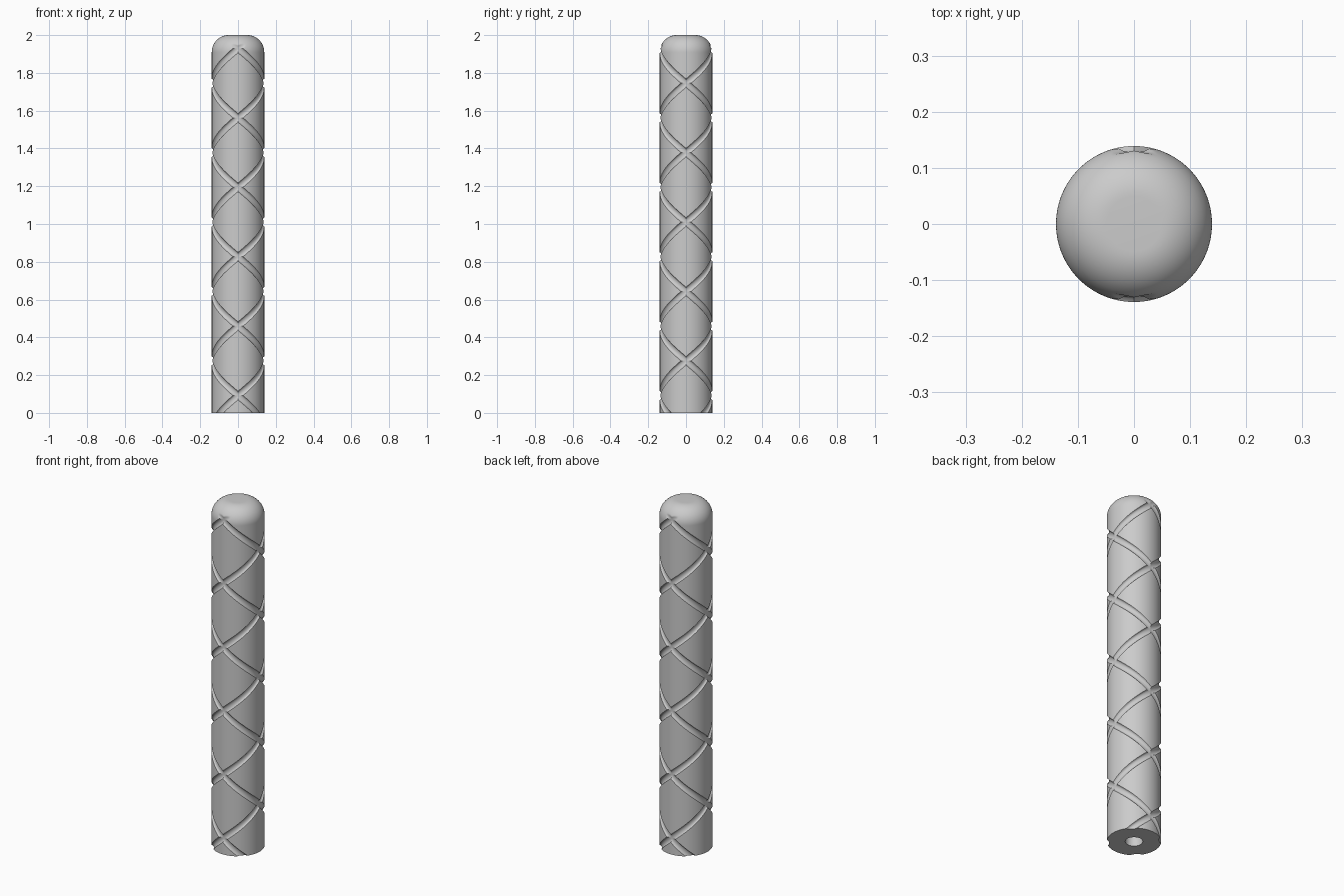
import bpy, bmesh, math

old = bpy.data.objects.get("Cube")
if old:
    bpy.data.objects.remove(old, do_unlink=True)

RADIUS, HEIGHT, FILLET = 0.139, 2.0, 0.09
PITCH = 0.735            # rise of one full groove turn
SIDES = 160
STEP = PITCH / SIDES     # row height, so grooves run along cell diagonals
HALF = SIDES // 2        # two grooves in each direction
FIRST_CROSS = 20         # row of the lowest front crossing
GROOVE_HALF, GROOVE_DEPTH = 5, 0.011
HOLE_RADIUS, HOLE_DEPTH = 0.045, 0.25

grey = bpy.data.materials.new("plain grey")
grey.use_nodes = True
colour = (0.6, 0.6, 0.6, 1.0)
grey.diffuse_color = colour
grey.node_tree.nodes["Principled BSDF"].inputs["Base Color"].default_value = colour


def steps_to_grooves(row, col):
    """Cells to the nearest rising and nearest falling groove."""
    rise = row - FIRST_CROSS
    return [min(k % HALF, HALF - k % HALF) for k in (col - rise, col + rise)]


def body_radius(z):
    over = z - (HEIGHT - FILLET)
    if over <= 0:
        return RADIUS
    return RADIUS - FILLET + math.sqrt(max(FILLET ** 2 - over ** 2, 0))


def grooved_radius(row, col, z):
    near = min(steps_to_grooves(row, col))
    depth = GROOVE_DEPTH * math.sqrt(max(1 - (near / GROOVE_HALF) ** 2, 0))
    return min(body_radius(z), RADIUS - depth)


bm = bmesh.new()


def ring(z, radius_at):
    verts = []
    for col in range(SIDES):
        a = 2 * math.pi * col / SIDES - math.pi / 2
        r = radius_at(col)
        verts.append(bm.verts.new((r * math.cos(a), r * math.sin(a), z)))
    return verts


def bridge(low, high, row=None):
    for c in range(SIDES):
        n = (c + 1) % SIDES
        a, b, d, e = low[c], low[n], high[n], high[c]
        if row is None:
            bm.faces.new((a, b, d, e))
            continue
        # split each cell along the groove it lies in
        rising = steps_to_grooves(row, c)[0]
        falling = steps_to_grooves(row, c + 1)[1]
        if rising <= falling:
            bm.faces.new((a, b, d))
            bm.faces.new((a, d, e))
        else:
            bm.faces.new((a, b, e))
            bm.faces.new((b, d, e))


# grooved shaft
rows = int(1.962 / STEP) + 1
shaft = [ring(i * STEP, lambda c, i=i: grooved_radius(i, c, i * STEP))
         for i in range(rows)]
for i in range(rows - 1):
    bridge(shaft[i], shaft[i + 1], i)

# rounded top
last = shaft[-1]
start = math.asin(((rows - 1) * STEP - HEIGHT + FILLET) / FILLET)
ARC = 10
for k in range(1, ARC + 1):
    t = start + (math.pi / 2 - start) * k / ARC
    r = RADIUS - FILLET + FILLET * math.cos(t)
    nxt = ring(HEIGHT - FILLET + FILLET * math.sin(t), lambda c: r)
    bridge(last, nxt)
    last = nxt
bm.faces.new(last)

# flat base with a blind mounting hole
mouth = ring(0, lambda c: HOLE_RADIUS)
inner = ring(HOLE_DEPTH, lambda c: HOLE_RADIUS)
bridge(mouth, shaft[0])
bridge(inner, mouth)
bm.faces.new(list(reversed(inner)))

bmesh.ops.recalc_face_normals(bm, faces=bm.faces)
mesh = bpy.data.meshes.new("grooved_rod")
bm.to_mesh(mesh)
bm.free()
mesh.materials.append(grey)
rod = bpy.data.objects.new("grooved_rod", mesh)
bpy.context.collection.objects.link(rod)

bpy.ops.object.select_all(action='DESELECT')
rod.select_set(True)
bpy.context.view_layer.objects.active = rod
bpy.ops.object.shade_smooth_by_angle(angle=math.radians(40))
